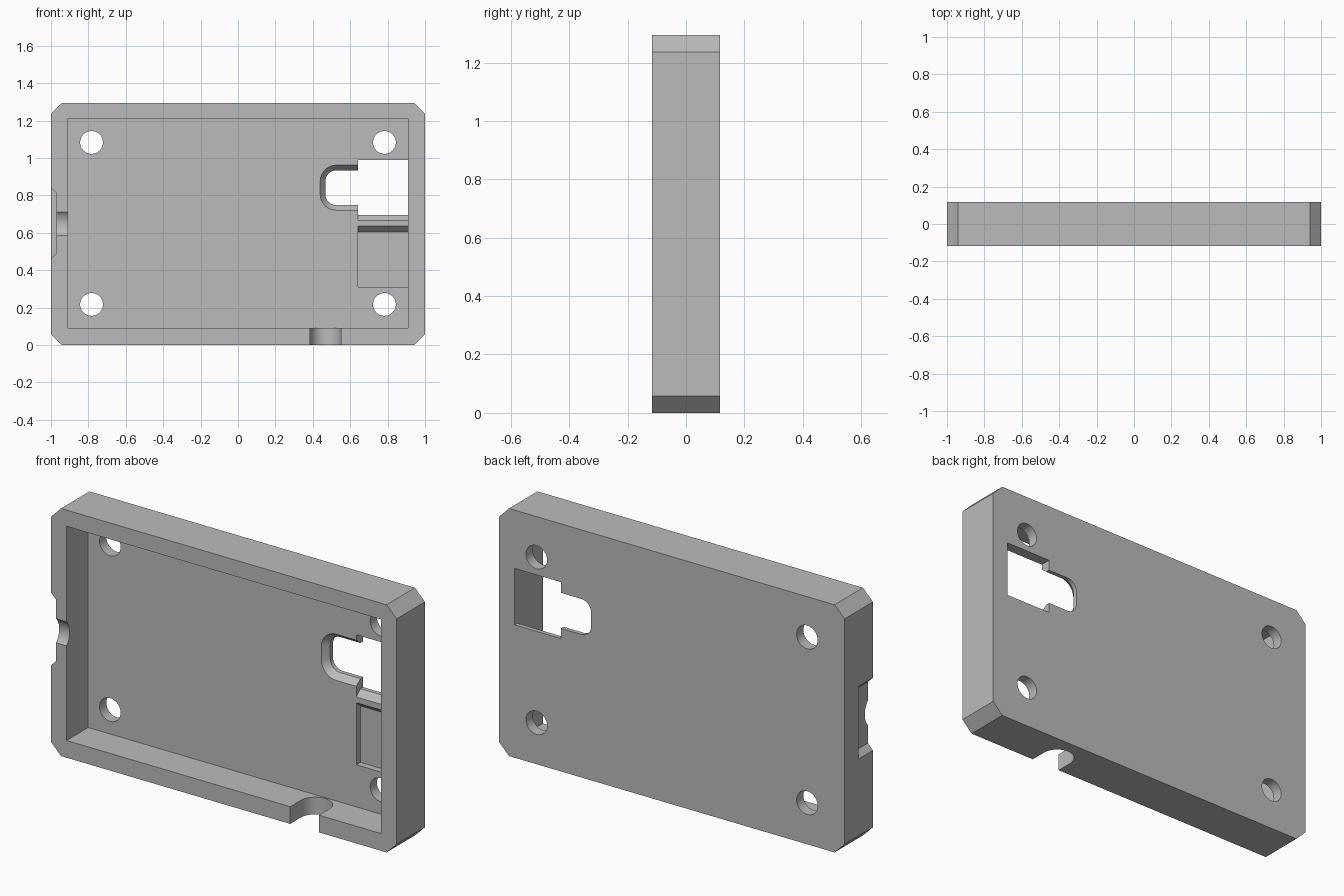
import bpy, bmesh, math
from mathutils import Matrix

cube = bpy.data.objects.get("Cube")
if cube:
    bpy.data.objects.remove(cube, do_unlink=True)

FRONT, BACK, FLOOR = -0.117, 0.117, 0.061   # y of outer faces and tray floor
STEP = FLOOR + 0.034                        # y where the floor chamfers end
HEIGHT = 1.295

grey = bpy.data.materials.new("plain_grey")
grey.use_nodes = True
colour = (0.5, 0.5, 0.5, 1)
grey.diffuse_color = colour
grey.node_tree.nodes["Principled BSDF"].inputs["Base Color"].default_value = colour


def add_object(name, bm):
    bmesh.ops.recalc_face_normals(bm, faces=bm.faces[:])
    mesh = bpy.data.meshes.new(name)
    bm.to_mesh(mesh)
    bm.free()
    mesh.materials.append(grey)
    ob = bpy.data.objects.new(name, mesh)
    bpy.context.collection.objects.link(ob)
    return ob


def loft(name, *sections):
    """Solid through (y, outline) sections, outlines being (x, z) points."""
    bm = bmesh.new()
    rings = [[bm.verts.new((x, y, z)) for x, z in pts] for y, pts in sections]
    for a, b in zip(rings, rings[1:]):
        for i in range(len(a)):
            j = (i + 1) % len(a)
            bm.faces.new((a[i], a[j], b[j], b[i]))
    bm.faces.new(rings[0])
    bm.faces.new(rings[-1])
    return add_object(name, bm)


def cylinder(name, radius, length, centre, axis):
    bm = bmesh.new()
    turn = {"x": Matrix.Rotation(math.pi / 2, 4, "Y"),
            "y": Matrix.Rotation(math.pi / 2, 4, "X"),
            "z": Matrix.Identity(4)}[axis]
    bmesh.ops.create_cone(bm, cap_ends=True, segments=48, radius1=radius,
                          radius2=radius, depth=length,
                          matrix=Matrix.Translation(centre) @ turn)
    return add_object(name, bm)


def rect(x0, x1, z0, z1):
    return [(x0, z0), (x1, z0), (x1, z1), (x0, z1)]


def slot_outline(grow):
    """Slot with a rounded left end, widened by grow."""
    x, z0, z1, r = 0.467 - grow, 0.748 - grow, 0.934 + grow, 0.058 + grow
    pts = [(0.7, z0), (0.7, z1)]
    for cz, start in ((z1 - r, 90), (z0 + r, 180)):
        for k in range(9):
            a = math.radians(start + k * 90 / 8)
            pts.append((x + r + r * math.cos(a), cz + r * math.sin(a)))
    return pts


# Outer block with cut corners
c = 0.058
half = [(1 - c, 0), (1, c), (1, HEIGHT - c), (1 - c, HEIGHT)]
outline = half + [(-x, z) for x, z in reversed(half)]
tray = loft("tray", (FRONT, outline), (BACK, outline))

# Main cavity
cavity = rect(-0.91, 0.91, 0.09, 1.21)
cutters = [loft("cavity_cutter", (-0.3, cavity), (FLOOR, cavity))]

# Four screw holes
for x in (-0.783, 0.783):
    for z in (0.217, 1.083):
        cutters.append(cylinder("screw_hole_cutter", 0.061, 0.3, (x, 0.1, z), "y"))

# Window and pocket, with sloped sides on the bar between them
air = FLOOR - 0.01
s = 0.03
extra = s * 0.01 / (STEP - FLOOR)
L, R = 0.642, 0.909
cutters.append(loft("window_cutter",
                    (0.2, rect(L, R, 0.695, 0.99)),
                    (STEP, rect(L, R, 0.695, 0.99)),
                    (air, rect(L, R, 0.695 - s - extra, 0.99))))
cutters.append(loft("pocket_cutter",
                    (STEP, rect(L, R, 0.31, 0.605)),
                    (air, rect(L, R, 0.31, 0.605 + s + extra))))

# Rounded slot with a chamfered rim
cutters.append(loft("slot_cutter",
                    (0.2, slot_outline(0)),
                    (STEP, slot_outline(0)),
                    (air, slot_outline(0.027 + extra))))

# Round-bottomed notch in the lower wall
cx, cy, r = 0.467, -0.03, 0.083
channel = rect(cx - r, cx + r, -0.1, 0.15)
cutters.append(cylinder("lower_notch_cutter", r, 0.25, (cx, cy, 0.025), "z"))
cutters.append(loft("lower_channel_cutter", (-0.3, channel), (cy, channel)))

# Side recess with sloped ends, and the shallow arc notch within it
recess = [(-1.03, 0.43), (-0.97, 0.49), (-0.97, 0.81), (-1.03, 0.87)]
cutters.append(loft("side_recess_cutter", (-0.3, recess), (0.002, recess)))
cutters.append(cylinder("side_notch_cutter", 0.092, 0.25,
                        (-0.97, FRONT + 0.025 - 0.092, 0.648), "x"))

# Cut everything out of the block
bpy.context.view_layer.objects.active = tray
for cutter in cutters:
    cutter.hide_render = True
    mod = tray.modifiers.new(cutter.name, "BOOLEAN")
    mod.operation = "DIFFERENCE"
    mod.solver = "EXACT"
    mod.object = cutter
    bpy.ops.object.modifier_apply(modifier=mod.name)
    bpy.data.objects.remove(cutter, do_unlink=True)

bpy.ops.object.select_all(action="DESELECT")
tray.select_set(True)
bpy.ops.object.shade_smooth_by_angle(angle=math.radians(25))
